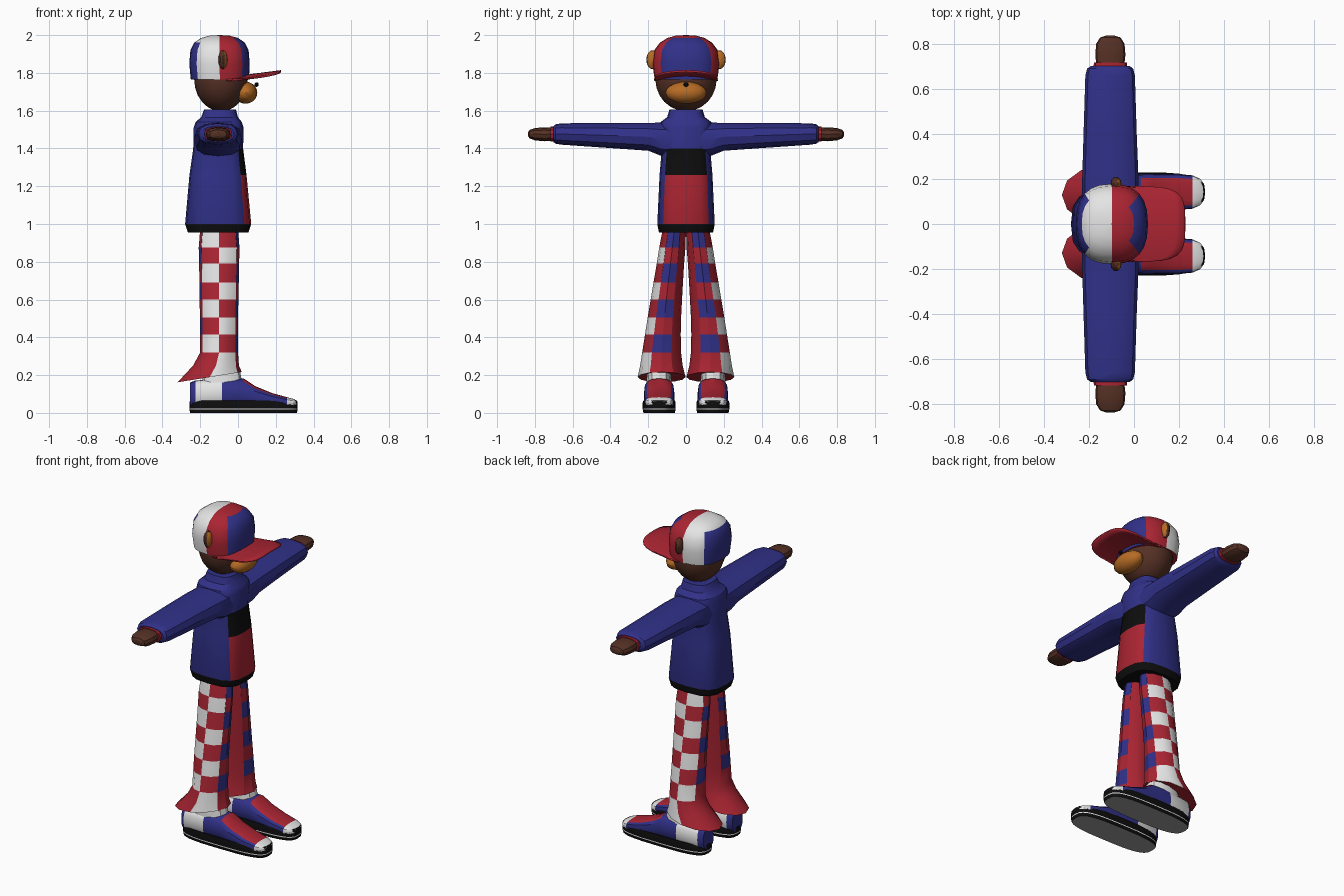
import bpy, bmesh
from math import sin, cos, pi, radians, copysign
from mathutils import Matrix

if "Cube" in bpy.data.objects:
    bpy.data.objects.remove(bpy.data.objects["Cube"])

COLOURS = {
    "blue": (0.03, 0.03, 0.25), "red": (0.40, 0.018, 0.032), "white": (0.78, 0.78, 0.78),
    "black": (0.004, 0.004, 0.004), "brown": (0.09, 0.03, 0.018),
    "orange": (0.47, 0.15, 0.018), "sole grey": (0.33, 0.33, 0.33)}
NAMES = list(COLOURS)
MATS = []
for label, rgb in COLOURS.items():
    m = bpy.data.materials.new(label)
    m.use_nodes = True
    m.diffuse_color = (*rgb, 1)
    bsdf = m.node_tree.nodes["Principled BSDF"]
    bsdf.inputs["Base Color"].default_value = (*rgb, 1)
    bsdf.inputs["Roughness"].default_value = 0.8
    MATS.append(m)


def finish(name, bm, angle=30):
    """Turn a bmesh into a named, shaded object."""
    bmesh.ops.recalc_face_normals(bm, faces=bm.faces)
    mesh = bpy.data.meshes.new(name)
    bm.to_mesh(mesh)
    bm.free()
    for m in MATS:
        mesh.materials.append(m)
    ob = bpy.data.objects.new(name, mesh)
    bpy.context.collection.objects.link(ob)
    bpy.ops.object.select_all(action='DESELECT')
    ob.select_set(True)
    bpy.context.view_layer.objects.active = ob
    bpy.ops.object.shade_smooth_by_angle(angle=radians(angle))
    return ob


def spow(v, p):
    return copysign(abs(v) ** (2 / p), v)


def loft(name, axis, rings, rule, n=12, p=2.0, side=1, tweak=None):
    """Skin rounded rings (position, a_min, a_max, b_min, b_max) along an axis.
    rule(row, sector, centre) gives a colour name; row -1 is the first cap."""
    bm = bmesh.new()
    loops = []
    for r, (t, a0, a1, b0, b1) in enumerate(rings):
        loop = []
        for j in range(n):
            ang = 2 * pi * j / n
            a = (a0 + a1) / 2 + (a1 - a0) / 2 * spow(cos(ang), p)
            b = (b0 + b1) / 2 + (b1 - b0) / 2 * spow(sin(ang), p)
            co = {"x": [t, a, b], "y": [a, t, b], "z": [a, b, t]}[axis]
            if tweak:
                tweak(r, co)
            loop.append(bm.verts.new((co[0], co[1] * side, co[2])))
        loops.append(loop)

    def add(verts, row, sector):
        f = bm.faces.new(verts)
        f.material_index = NAMES.index(rule(row, sector, f.calc_center_median()))

    for i in range(len(loops) - 1):
        lo, hi = loops[i], loops[i + 1]
        for j in range(n):
            k = (j + 1) % n
            add((lo[j], lo[k], hi[k], hi[j]), i, j)
    add(loops[0][::-1], -1, 0)
    add(loops[-1], len(loops) - 1, 0)
    return finish(name, bm)


def ball(name, centre, radii, rule, seg=16):
    bm = bmesh.new()
    mat = Matrix.Translation(centre) @ Matrix.Diagonal((*radii, 1))
    bmesh.ops.create_uvsphere(bm, u_segments=seg, v_segments=seg // 2 + 2, radius=1, matrix=mat)
    bm.normal_update()
    for f in bm.faces:
        f.material_index = NAMES.index(rule(f.normal))
    return finish(name, bm)


def plain(colour):
    return lambda *args: colour


# Sweater with black hem and a chest panel
def sweater_rule(i, j, c):
    if i <= 0:
        return "black"
    if j in (14, 15, 0, 1):
        if i == 1:
            return "red"
        if i == 2:
            return "black"
    return "blue"


loft("sweater", "z", [
    (0.955, -0.265, 0.055, -0.143, 0.143), (1.0, -0.28, 0.07, -0.152, 0.152),
    (1.26, -0.257, 0.045, -0.14, 0.14), (1.4, -0.237, 0.027, -0.128, 0.128),
    (1.51, -0.235, 0.03, -0.14, 0.14), (1.54, -0.225, 0.02, -0.135, 0.135),
    (1.565, -0.195, 0.0, -0.1, 0.1), (1.605, -0.18, -0.01, -0.088, 0.088)],
    sweater_rule, n=16, p=3)

# Head, muzzle and nose
ball("head", (-0.09, 0, 1.765), (0.142, 0.162, 0.168), plain("brown"), 20)
ball("muzzle", (0.04, 0, 1.695), (0.062, 0.108, 0.058), plain("orange"))
ball("nose", (0.098, 0, 1.738), (0.012, 0.013, 0.012), plain("black"), 8)


# Cap crown with coloured panels
def cap_rule(i, j, c):
    if j in (21, 22, 23, 0, 1, 2) and 0 <= i < 4:
        return "blue"
    if 9 <= j <= 14 and 0 <= i < 3:
        return "blue"
    return "red" if c.x > -0.097 else "white"


loft("cap_crown", "z", [
    (1.765, -0.25, 0.058, -0.166, 0.166), (1.85, -0.258, 0.062, -0.178, 0.178),
    (1.92, -0.252, 0.056, -0.168, 0.168), (1.96, -0.232, 0.036, -0.138, 0.138),
    (1.985, -0.195, 0.0, -0.098, 0.098), (1.997, -0.15, -0.045, -0.055, 0.055),
    (2.0, -0.1, -0.094, -0.004, 0.004)], cap_rule, n=24, p=2.5)

# Cap brim: curved plate rising towards its tip
bm = bmesh.new()
COLS, ROWS = 16, 6
grid = []
for r in range(ROWS + 1):
    line = []
    for c in range(COLS + 1):
        v = sin(pi / 2 * (2 * c / COLS - 1))
        tip = 0.227 * max(0, 1 - abs(v) ** 4) ** 0.25
        x = -0.06 + (tip + 0.06) * r / ROWS
        z = 1.78 + 0.13 * max(0, x) - 0.018 * v * v
        line.append(bm.verts.new((x, 0.166 * v, z)))
    grid.append(line)
for r in range(ROWS):
    for c in range(COLS):
        f = bm.faces.new((grid[r][c], grid[r + 1][c], grid[r + 1][c + 1], grid[r][c + 1]))
        f.material_index = NAMES.index("red")
brim = finish("cap_brim", bm)
solid = brim.modifiers.new("thickness", 'SOLIDIFY')
solid.thickness = 0.01
solid.offset = 0


# Flared trousers: checked outside, two-tone front and back, plain inside
def leg_rule(i, j, c):
    row = min(max(i, 0), 7)
    even = row % 2 == 0
    if j in (1, 2):
        return "red" if even else "white"
    if j in (3, 4):
        return "white" if even else "red"
    if j in (11, 0):
        return "blue" if even else "red"
    if j in (5, 6):
        return "blue" if not even and row < 7 else "red"
    return "red"


LEG = [
    (0.975, -0.2, 0.0, 0.0, 0.122), (0.875, -0.208, 0.008, 0.003, 0.142),
    (0.79, -0.206, 0.006, 0.01, 0.155), (0.69, -0.204, 0.004, 0.016, 0.172),
    (0.6, -0.203, 0.002, 0.021, 0.187), (0.505, -0.202, 0.0, 0.026, 0.203),
    (0.415, -0.201, 0.0, 0.028, 0.217), (0.32, -0.2, 0.0, 0.026, 0.232),
    (0.25, -0.238, 0.005, 0.018, 0.243), (0.18, -0.32, 0.02, 0.002, 0.256)]


def slant_hem(r, co):
    if r == len(LEG) - 1:
        co[2] = 0.162 + 0.16 * (co[0] + 0.32)


# Shoe upper with white heel patch, red tongue and white toe
def shoe_rule(i, j, c):
    if c.x > 0.26:
        return "white"
    if c.x < -0.225:
        return "blue"
    if c.x < -0.085:
        return "white"
    return "red" if 2 <= j <= 5 and c.x > 0 else "blue"


def sole_rule(i, j, c):
    return "sole grey" if i < 0 else "white" if i == 1 else "black"


SHOE = [(-0.254, 0.05, 0.16), (-0.225, 0.07, 0.172), (-0.085, 0.08, 0.185),
        (0.03, 0.08, 0.182), (0.09, 0.081, 0.142), (0.18, 0.081, 0.105),
        (0.26, 0.074, 0.083), (0.295, 0.058, 0.074), (0.311, 0.035, 0.064)]

for who, s in (("left", 1), ("right", -1)):
    # Ear, orange on the front
    ball(who + "_ear", (-0.08, 0.178 * s, 1.87), (0.024, 0.032, 0.05),
         lambda nrm: "orange" if nrm.x > 0.45 else "brown", 12)
    # Sleeve, cuff and hand
    loft(who + "_sleeve", "y", [
        (0.04, -0.23, 0.02, 1.35, 1.538), (0.13, -0.232, 0.022, 1.36, 1.537),
        (0.2, -0.23, 0.02, 1.388, 1.535), (0.4, -0.224, 0.012, 1.402, 1.535),
        (0.66, -0.216, 0.004, 1.42, 1.533), (0.69, -0.208, -0.004, 1.425, 1.528),
        (0.702, -0.19, -0.02, 1.434, 1.518)], plain("blue"), p=2.6, side=s)
    loft(who + "_cuff", "y", [(0.69, -0.18, -0.03, 1.437, 1.515),
                              (0.717, -0.178, -0.032, 1.437, 1.515)],
         plain("red"), p=2.6, side=s)
    loft(who + "_hand", "y", [
        (0.69, -0.165, -0.045, 1.443, 1.508), (0.75, -0.172, -0.038, 1.438, 1.512),
        (0.8, -0.168, -0.042, 1.443, 1.508), (0.828, -0.15, -0.06, 1.453, 1.498),
        (0.836, -0.125, -0.085, 1.465, 1.487)], plain("brown"), p=2.6, side=s)
    # Trouser leg, sock, shoe and sole
    loft(who + "_trouser_leg", "z", LEG, leg_rule, side=s, tweak=slant_hem)
    loft(who + "_shoe_collar", "z", [(0.12, -0.2, 0.03, 0.075, 0.212),
                                     (0.215, -0.18, 0.012, 0.08, 0.206)],
         plain("white"), p=2.5, side=s)
    loft(who + "_shoe_upper", "x",
         [(x, 0.142 - h, 0.142 + h, 0.03, top) for x, h, top in SHOE],
         shoe_rule, n=16, p=2.8, side=s)
    loft(who + "_shoe_sole", "z",
         [(z, -0.257 + e, 0.316 - e, 0.055 + e, 0.229 - e)
          for z, e in ((0, 0.004), (0.018, 0), (0.024, 0), (0.055, 0), (0.066, 0.004))],
         sole_rule, n=28, p=3.2, side=s)
